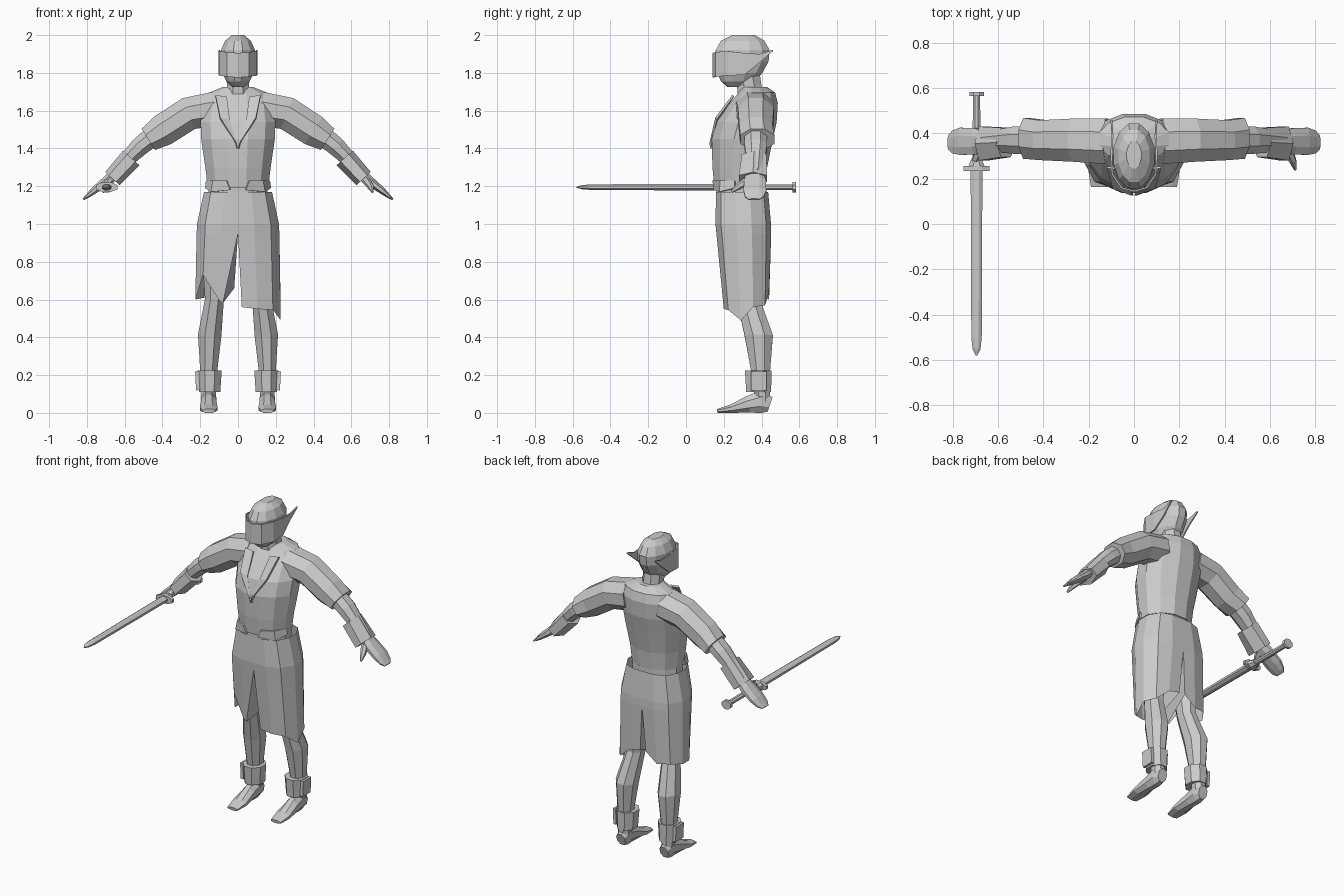
import bpy, bmesh, math
from mathutils import Vector

X, Y = Vector((1, 0, 0)), Vector((0, 1, 0))


def grid(name, rows, closed=False, cap=False, thick=0, skip=None):
    """Skin rows of points with quads."""
    bm = bmesh.new()
    vs = [[bm.verts.new(p) for p in r] for r in rows]
    n = len(rows[0])
    for i in range(len(rows) - 1):
        for j in range(n if closed else n - 1):
            if skip and skip(i, j):
                continue
            k = (j + 1) % n
            bm.faces.new((vs[i][j], vs[i][k], vs[i + 1][k], vs[i + 1][j]))
    if cap:
        bm.faces.new(vs[0])
        bm.faces.new(vs[-1])
    bmesh.ops.recalc_face_normals(bm, faces=bm.faces)
    me = bpy.data.meshes.new(name)
    bm.to_mesh(me)
    bm.free()
    ob = bpy.data.objects.new(name, me)
    bpy.context.collection.objects.link(ob)
    if thick:
        m = ob.modifiers.new("thickness", 'SOLIDIFY')
        m.thickness = thick
        m.offset = 0
    return ob


def tube(name, pts, n=8, side=Y, s=1, cap=True):
    """Faceted tube; each point is x, y, z, radius along side axis, other radius."""
    c = [Vector((p[0] * s, p[1], p[2])) for p in pts]
    rows = []
    for i, p in enumerate(pts):
        t = c[min(i + 1, len(c) - 1)] - c[max(i - 1, 0)]
        t = (t - side * t.dot(side)).normalized()
        w = t.cross(side)
        f = 1 / math.cos(math.pi / n)
        row = []
        for k in range(n):
            a = (2 * k + 1) * math.pi / n
            row.append(c[i] + side * (math.cos(a) * p[3] * f) + w * (math.sin(a) * p[4] * f))
        rows.append(row)
    return grid(name, rows, closed=True, cap=cap)


# torso vest, shirt waist, neck and head
tube("vest", [(0, .285, 1.19, .135, .16), (0, .285, 1.30, .145, .173), (0, .298, 1.45, .162, .195),
              (0, .32, 1.54, .16, .198), (0, .36, 1.64, .126, .185), (0, .375, 1.695, .097, .155),
              (0, .36, 1.725, .07, .08)], n=12)
tube("shirt_waist", [(0, .29, 1.10, .125, .16), (0, .287, 1.24, .128, .155)], n=12)
tube("neck", [(0, .35, 1.66, .075, .075), (0, .335, 1.73, .065, .058), (0, .32, 1.80, .07, .06)])
tube("head", [(0, .265, 1.725, .045, .03), (0, .275, 1.755, .09, .062), (0, .285, 1.80, .12, .083),
              (0, .297, 1.86, .14, .09), (0, .30, 1.92, .143, .09), (0, .30, 1.97, .115, .068),
              (0, .305, 2.0, .06, .032)], n=12)

# visor that sweeps back into a point on each side
half = [(0, .145, 1.775, 1.905), (.055, .16, 1.78, 1.91), (.096, .22, 1.785, 1.915),
        (.1, .31, 1.79, 1.905), (.095, .39, 1.855, 1.90), (.1, .46, 1.915, 1.922)]
cols = [(-x, y, a, b) for x, y, a, b in reversed(half[1:])] + half
grid("visor", [[(x, y, a) for x, y, a, b in cols], [(x, y, b) for x, y, a, b in cols]], thick=.008)

# shorts: section shape, then the uneven hem of each leg
section = [(0, -1), (.4, -1), (.8, -.8), (1, -.25), (1, .3), (.78, .82), (.38, 1), (0, 1)]
hems = {1: [.56, .55, .545, .49, .56, .57, .64, .66],
        -1: [.58, .60, .73, .60, .60, .61, .60, .66]}

for s, label in ((1, "left"), (-1, "right")):
    rows = []
    for z, w, cy, d, inner in ((1.17, .18, .297, .138, 0), (1.0, .217, .303, .147, 0),
                               (.95, .219, .306, .145, 0), (None, .226, .32, .12, .02)):
        row = []
        for j, (u, v) in enumerate(section):
            x0 = .08 if (inner and j == 0 and s < 0) else inner
            row.append((s * (x0 + (w - x0) * u), cy + d * v, hems[s][j] if z is None else z))
        rows.append(row)
    grid(label + "_shorts_leg", rows, closed=True, skip=lambda i, j: i < 2 and j == 7)

    # leg, ankle cuff with outer plate, and bare foot
    tube(label + "_leg", [(.12, .31, .92, .09, .075), (.125, .33, .60, .062, .05),
                          (.15, .385, .41, .075, .062), (.155, .395, .22, .05, .045),
                          (.155, .405, .06, .04, .036)], s=s)
    tube(label + "_ankle_cuff", [(.15, .385, .11, .066, .056), (.15, .382, .225, .07, .064)], s=s)
    tube(label + "_cuff_plate", [(.212, .385, .12, .04, .01), (.217, .385, .22, .04, .01)], n=4, s=s)
    tube(label + "_foot", [(.155, .445, .045, .03, .04), (.155, .40, .06, .04, .06),
                           (.155, .33, .045, .04, .045), (.155, .24, .022, .047, .022),
                           (.155, .165, .01, .035, .01)], side=X, s=s)

    # sleeve, forearm and bracer
    tube(label + "_sleeve", [(.12, .365, 1.61, .10, .09), (.26, .37, 1.585, .095, .088),
                             (.40, .37, 1.495, .088, .085), (.475, .378, 1.448, .09, .066)], s=s)
    tube(label + "_forearm", [(.42, .37, 1.49, .06, .055), (.52, .37, 1.41, .06, .05),
                              (.66, .365, 1.27, .04, .03)], s=s)
    tube(label + "_bracer", [(.565, .36, 1.35, .065, .05), (.665, .355, 1.24, .075, .045)], n=6, s=s)

    # flat hand and thumb
    tube(label + "_hand", [(.64, .365, 1.28, .04, .028), (.70, .365, 1.225, .058, .025),
                           (.765, .365, 1.175, .06, .018), (.80, .362, 1.145, .05, .01),
                           (.82, .36, 1.13, .03, .005)], s=s)
    tube(label + "_thumb", [(.675, .335, 1.235, .022, .02), (.70, .28, 1.20, .016, .016),
                            (.712, .24, 1.17, .006, .006)], n=6, side=X, s=s)

    # folded lapel beside the open neck
    edge_in = [(.004, .132, 1.40), (.045, .165, 1.55), (.06, .245, 1.67)]
    edge_out = [(.012, .13, 1.43), (.095, .16, 1.56), (.12, .25, 1.68)]
    grid(label + "_lapel", [[(s * x, y, z) for x, y, z in e] for e in (edge_in, edge_out)], thick=.012)

    # ragged vest hem point over the hip
    grid(label + "_vest_hem", [[(s * .06, .145, 1.23), (s * .13, .185, 1.23), (s * .165, .26, 1.23)],
                               [(s * .04, .15, 1.18), (s * .14, .18, 1.17), (s * .17, .26, 1.19)]],
         thick=.01)

# sword held in the right hand, pointing forward
sx, sz = -.695, 1.195
tube("sword_blade", [(sx, .25, sz, .026, .018), (sx, -.50, sz, .023, .015),
                     (sx, -.55, sz, .018, .011), (sx, -.58, sz, .004, .003)], side=X)
tube("sword_grip", [(sx, .24, sz, .018, .015), (sx, .57, sz, .016, .015)], side=X)
tube("sword_guard", [(sx, .235, sz, .058, .025), (sx, .256, sz, .058, .025)], side=X)
tube("sword_guard_collar", [(sx, .256, sz, .035, .025), (sx, .29, sz, .022, .02)], side=X)
tube("sword_pommel", [(sx, .565, sz, .032, .028), (sx, .582, sz, .032, .028)], side=X)
